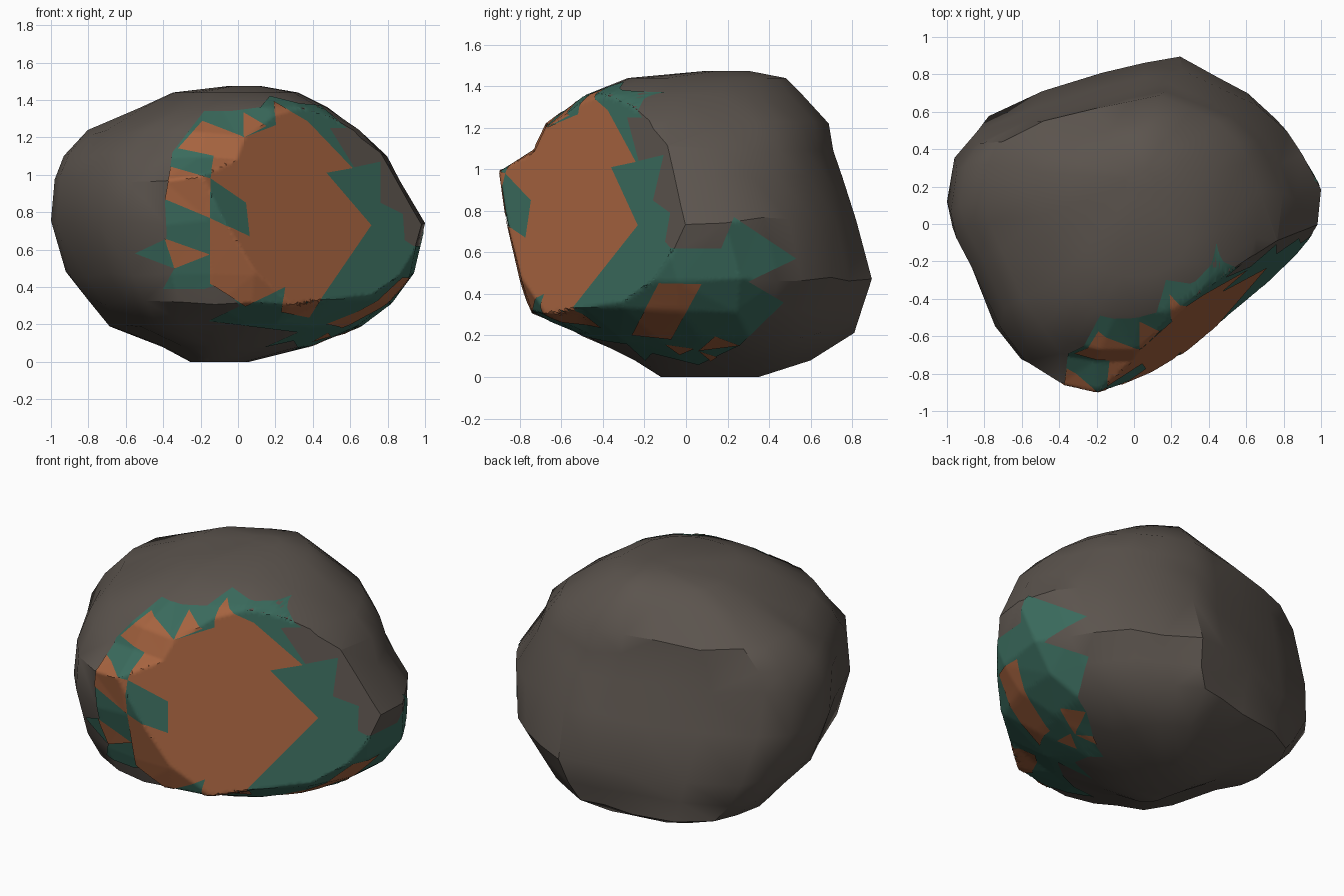
import bpy, bmesh, random
from mathutils import Vector
from mathutils.bvhtree import BVHTree

if "Cube" in bpy.data.objects:
    bpy.data.objects.remove(bpy.data.objects["Cube"])

random.seed(4)


def material(name, rgb):
    m = bpy.data.materials.new(name)
    m.diffuse_color = (*rgb, 1)
    m.use_nodes = True
    m.node_tree.nodes["Principled BSDF"].inputs["Base Color"].default_value = m.diffuse_color
    return m


def finish(bm, name, mat, angle):
    me = bpy.data.meshes.new(name)
    bm.to_mesh(me)
    me.materials.append(mat)
    ob = bpy.data.objects.new(name, me)
    bpy.context.collection.objects.link(ob)
    bpy.ops.object.select_all(action='DESELECT')
    ob.select_set(True)
    bpy.context.view_layer.objects.active = ob
    bpy.ops.object.shade_smooth_by_angle(angle=angle)
    return ob


STONE = material("stone", (0.105, 0.088, 0.075))
TEAL = material("verdigris", (0.042, 0.145, 0.108))
ORANGE = material("copper", (0.38, 0.125, 0.05))

# Plan outline of the boulder, counter-clockwise
outline = [(-1, .15), (-.97, 0), (-.88, -.2), (-.75, -.57), (-.61, -.76), (-.39, -.87),
           (-.16, -.9), (.08, -.89), (.33, -.82), (.6, -.62), (.85, -.4), (.97, -.1),
           (1, .22), (.9, .42), (.82, .55), (.66, .7), (.48, .79), (.26, .9),
           (.05, .86), (-.19, .8), (-.53, .69), (-.84, .55), (-.96, .4)]

# Layers: z, x min, x max, y min, y max,
# then bulge of the back-left, front-left, back-right and front-right corners
layers = [(0, -.25, .06, -.12, .35, .04, 0, 0, 0),
          (.08, -.4, .38, -.25, .6, .06, -.02, 0, 0),
          (.2, -.68, .65, -.52, .81, .08, 0, 0, 0),
          (.32, -.8, .82, -.74, .85, .05, .02, -.02, 0),
          (.47, -.92, .94, -.79, .9, .01, .01, -.02, 0),
          (.75, -1, 1, -.86, .82, 0, -.01, 0, 0),
          (.98, -.98, .86, -.9, .745, .01, -.06, .03, 0),
          (1.1, -.93, .79, -.73, .7, .02, -.03, .04, 0),
          (1.22, -.8, .67, -.67, .68, .04, -.03, .03, .04),
          (1.36, -.52, .48, -.48, .56, .02, -.03, 0, .08),
          (1.44, -.35, .32, -.28, .48, -.02, -.02, 0, .06),
          (1.475, -.05, .12, .1, .3, 0, 0, 0, 0)]
corners = [Vector(c).normalized() for c in ((-.8, .9), (-1, -1), (1, 1), (1, -1))]

# Boulder: lofted layers, then one corner sheared off flat
bm = bmesh.new()
rings = []
for k, (z, x0, x1, y0, y1, *bulge) in enumerate(layers):
    cx, cy, hx, hy = (x0 + x1) / 2, (y0 + y1) / 2, (x1 - x0) / 2, (y1 - y0) / 2
    ring = []
    for x, y in outline:
        p = Vector((cx + hx * x, cy + hy * y / .9))
        d = Vector((x, y)).normalized()
        for c, b in zip(corners, bulge):
            p += c * b * max(0, d.dot(c)) ** 8
        dz = random.uniform(-.02, .02) if 2 <= k <= 8 else 0
        ring.append(bm.verts.new((p.x, p.y, z + dz)))
    rings.append(ring)
n = len(outline)
for a, b in zip(rings, rings[1:]):
    for i in range(n):
        j = (i + 1) % n
        bm.faces.new((a[i], a[j], b[j], b[i]))
bm.faces.new(rings[0][::-1])
bm.faces.new(rings[-1])
bm.normal_update()
bmesh.ops.triangulate(bm, faces=bm.faces[:])
normal = Vector((.62, -.765, .18)).normalized()
bmesh.ops.bisect_plane(bm, geom=bm.verts[:] + bm.edges[:] + bm.faces[:], dist=1e-5,
                       plane_co=normal * .742, plane_no=normal, clear_outer=True)
bmesh.ops.holes_fill(bm, edges=[e for e in bm.edges if e.is_boundary], sides=0)
bmesh.ops.recalc_face_normals(bm, faces=bm.faces[:])
bmesh.ops.triangulate(bm, faces=bm.faces[:])
tree = BVHTree.FromBMesh(bm)
finish(bm, "boulder", STONE, 0.6)
bm.free()


def patch(name, polygons, mat, side, lift):
    """Drape flat polygons onto the boulder from the front or the right."""
    pb = bmesh.new()
    ray = Vector((-1, 0, 0)) if side == "right" else Vector((0, 1, 0))
    for poly in polygons:
        pb.faces.new([pb.verts.new((3, u, v) if side == "right" else (u, -3, v))
                      for u, v in poly])
    pb.normal_update()
    bmesh.ops.triangulate(pb, faces=pb.faces[:])
    for _ in range(8):
        long_edges = [e for e in pb.edges if e.calc_length() > .02]
        if not long_edges:
            break
        bmesh.ops.subdivide_edges(pb, edges=long_edges, cuts=1)
        pb.normal_update()
        bmesh.ops.triangulate(pb, faces=pb.faces[:])
    missed = []
    for v in pb.verts:
        hit, nor, _, _ = tree.ray_cast(v.co, ray)
        if hit is None:
            missed.append(v)
        else:
            v.co = hit - ray * lift * .5 + nor * lift * .5
    bmesh.ops.delete(pb, geom=missed, context='VERTS')
    pb.normal_update()
    for f in pb.faces:
        if f.normal.dot(ray) > 0:
            f.normal_flip()
    finish(pb, name, mat, 0.6)
    pb.free()


# Teal halo around the sheared face
teal_front = [[(-.35, 1.12), (-.23, 1.275), (-.18, 1.34), (-.03, 1.34), (.12, 1.36), (.17, 1.42),
               (.33, 1.38), (.44, 1.37), (.58, 1.25), (.49, 1.25), (.62, 1.04), (.76, 1.07),
               (.76, .85), (.88, .79), (.89, .65), (.95, .61), (.93, .49), (.54, .17),
               (.14, .08), (.32, .16), (-.16, .22), (.01, .3), (-.09, .42), (-.18, .39),
               (-.4, .39), (-.34, .5), (-.55, .58), (-.38, .66), (-.39, .85), (-.36, 1.05)]]
teal_right = [[(-.3, .5), (-.2, .62), (.17, .62), (.23, .77), (.53, .57), (.3, .46),
               (.47, .36), (.26, .155), (.06, .06), (-.22, .13), (-.35, .3)]]
patch("teal_front", teal_front, TEAL, "front", .005)
patch("teal_right", teal_right, TEAL, "right", .005)

# Orange sheared face and the chips around it
face = [[(-.15, .98), (.03, 1.03), (.03, 1.2), (.2, 1.265), (.37, 1.285), (.61, 1.035),
         (.47, 1.01), (.71, .73), (.45, .35), (.25, .4), (.04, .3), (-.15, .42),
         (-.15, .77), (.06, .67), (.04, .85)]]
chips_front = [[(.25, .4), (.45, .35), (.38, .24), (.23, .27)],
               [(-.32, 1.14), (-.19, 1.285), (.03, 1.2), (.03, 1.03), (-.15, .98), (-.13, 1.1)],
               [(-.36, 1.04), (-.15, .98), (-.39, .87)],
               [(-.39, .87), (-.15, .98), (-.15, .77)],
               [(.03, 1.2), (.03, 1.33), (.15, 1.26)],
               [(.2, 1.265), (.19, 1.39), (.37, 1.285)],
               [(-.39, .66), (-.15, .575), (-.34, .5)]]
chips_right = [[(-.13, .455), (.075, .45), (-.07, .185), (-.26, .205)],
               [(.06, .13), (.14, .2), (.26, .155)],
               [(-.1, .16), (-.03, .11), (.04, .14)],
               [(.06, .13), (.12, .08), (.15, .1)]]
patch("orange_face", face, ORANGE, "front", .01)
patch("orange_chips_front", chips_front, ORANGE, "front", .01)
patch("orange_chips_right", chips_right, ORANGE, "right", .01)
